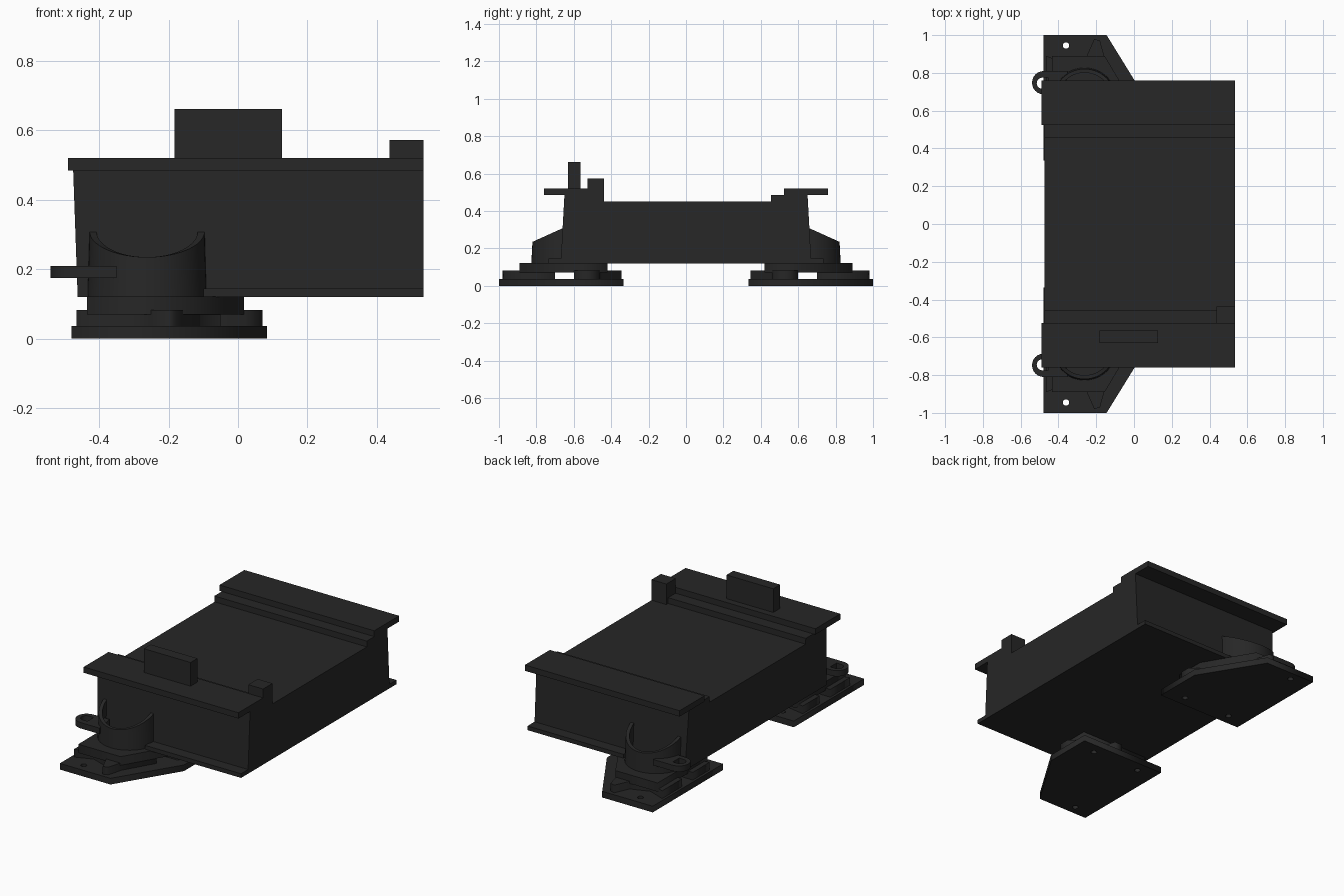
import bpy, bmesh, math

if "Cube" in bpy.data.objects:
    bpy.data.objects.remove(bpy.data.objects["Cube"])

mat = bpy.data.materials.new("dark_grey")
mat.diffuse_color = (0.02, 0.02, 0.02, 1)
mat.use_nodes = True
mat.node_tree.nodes["Principled BSDF"].inputs["Base Color"].default_value = mat.diffuse_color


def finish(name, bm):
    bmesh.ops.recalc_face_normals(bm, faces=bm.faces[:])
    me = bpy.data.meshes.new(name)
    bm.to_mesh(me)
    bm.free()
    ob = bpy.data.objects.new(name, me)
    bpy.context.collection.objects.link(ob)
    me.materials.append(mat)
    return ob


def box(name, x0, x1, y0, y1, z0, z1):
    bm = bmesh.new()
    bmesh.ops.create_cube(bm, size=1)
    for v in bm.verts:
        v.co = ((x0 + x1) / 2 + v.co.x * (x1 - x0),
                (y0 + y1) / 2 + v.co.y * (y1 - y0),
                (z0 + z1) / 2 + v.co.z * (z1 - z0))
    return finish(name, bm)


def circle(cx, cy, r, n=16):
    return [(cx + r * math.cos(2 * math.pi * i / n),
             cy + r * math.sin(2 * math.pi * i / n)) for i in range(n)]


def slab(name, loops, z0, z1, s):
    """Extruded flat outline; loops after the first are holes. s mirrors y."""
    cu = bpy.data.curves.new(name, 'CURVE')
    cu.dimensions = '2D'
    cu.fill_mode = 'BOTH'
    cu.extrude = (z1 - z0) / 2
    for pts in loops:
        sp = cu.splines.new('POLY')
        sp.points.add(len(pts) - 1)
        for p, (x, y) in zip(sp.points, pts):
            p.co = (x, y * s, 0, 1)
        sp.use_cyclic_u = True
    tmp = bpy.data.objects.new(name + "_outline", cu)
    bpy.context.collection.objects.link(tmp)
    dg = bpy.context.evaluated_depsgraph_get()
    me = bpy.data.meshes.new_from_object(tmp.evaluated_get(dg))
    bpy.data.objects.remove(tmp)
    bm = bmesh.new()
    bm.from_mesh(me)
    bmesh.ops.remove_doubles(bm, verts=bm.verts[:], dist=1e-5)
    bmesh.ops.translate(bm, verts=bm.verts[:], vec=(0, 0, (z0 + z1) / 2))
    return finish(name, bm)


def half_socket(name, s, cx=-0.262, cy=0.655, n=24):
    """Half tube against the end wall with a sloping rim and a floor."""
    bm = bmesh.new()
    rows = []
    for i in range(n + 1):
        a = math.pi * i / n
        c, d = math.cos(a), math.sin(a)
        top = 0.31 - 0.075 * d
        rows.append([bm.verts.new((cx + r * c, s * (cy + r * d), z)) for r, z in
                     ((0.172, 0.12), (0.166, top), (0.146, top), (0.146, 0.14))])
    for a, b in zip(rows, rows[1:]):
        for k in range(3):
            bm.faces.new((a[k], a[k + 1], b[k + 1], b[k]))
    bm.faces.new([r[3] for r in rows])
    bm.faces.new([r[0] for r in rows])
    bm.faces.new([v for v in rows[0]] + [v for v in reversed(rows[-1])])
    return finish(name, bm)


# Main housing: side profile swept across x, left wall leaning slightly
half = [(0.67, 0.12), (0.65, 0.485), (0.455, 0.485), (0.455, 0.45)]
profile = half + [(-y, z) for y, z in reversed(half)]
bm = bmesh.new()
left = [bm.verts.new((-0.462 - 0.013 * (z - 0.12) / 0.365, y, z)) for y, z in profile]
right = [bm.verts.new((0.535, y, z)) for y, z in profile]
bm.faces.new(left)
bm.faces.new(right)
for i in range(len(profile)):
    j = (i + 1) % len(profile)
    bm.faces.new((left[i], left[j], right[j], right[i]))
finish("housing", bm)

# Parts repeated at both ends
smooth = []
for s, end in ((-1, "front"), (1, "back")):
    # Top flange and bottom lip
    box(end + "_top_flange", -0.49, 0.535, *sorted((s * 0.525, s * 0.76)), 0.485, 0.52)
    box(end + "_bottom_lip", -0.10, 0.535, *sorted((s * 0.66, s * 0.735)), 0.12, 0.145)

    # Foot plate with bolt holes
    plate = [(-0.48, 0.335), (0.083, 0.335), (0.083, 0.63), (-0.145, 1.0), (-0.48, 1.0)]
    holes = [circle(-0.36, 0.945, 0.017), circle(-0.36, 0.40, 0.017),
             circle(-0.04, 0.40, 0.017)]
    slab(end + "_foot_plate", [plate] + holes, 0, 0.037, s)

    # Notched pads between foot plate and mount
    outer = [(-0.465, 0.70), (-0.465, 0.89), (-0.36, 0.85), (-0.25, 0.89),
             (-0.21, 0.98), (-0.18, 0.97), (-0.155, 0.88), (-0.05, 0.70)]
    inner = [(-0.465, 0.60), (-0.465, 0.44), (-0.36, 0.46), (-0.25, 0.43),
             (-0.20, 0.345), (-0.15, 0.345), (-0.12, 0.45), (0.02, 0.46),
             (0.07, 0.50), (0.07, 0.56), (0.02, 0.60)]
    slab(end + "_outer_pad", [outer], 0.037, 0.083, s)
    slab(end + "_inner_pad", [inner], 0.037, 0.083, s)

    # Mount block under the housing
    mount = [(-0.435, 0.42), (0.017, 0.42), (0.017, 0.60), (-0.155, 0.89), (-0.435, 0.89)]
    slab(end + "_mount_block", [mount], 0.07, 0.122, s)

    # Half socket and eye lug
    smooth.append(half_socket(end + "_socket", s))
    arc = [(-0.478 + 0.062 * math.cos(a), 0.748 + 0.062 * math.sin(a))
           for a in (math.pi * (0.5 + i / 12) for i in range(13))]
    lug = arc + [(-0.37, 0.686), (-0.35, 0.81)]
    slot = [(-0.485 + 0.03 * math.cos(a), 0.745 + 0.03 * math.sin(a))
            for a in (math.pi * (0.5 + i / 8) for i in range(9))]
    slot += [(-0.455, 0.715), (-0.455, 0.775)]
    smooth.append(slab(end + "_eye_lug", [lug, slot], 0.175, 0.21, s))

# Upright tab and corner block on the front flange
box("upright_tab", -0.183, 0.127, -0.63, -0.565, 0.515, 0.662)
box("corner_block", 0.437, 0.535, -0.527, -0.438, 0.45, 0.573)

# Smooth the rounded parts only
bpy.ops.object.select_all(action='DESELECT')
for ob in smooth:
    ob.select_set(True)
bpy.context.view_layer.objects.active = smooth[0]
bpy.ops.object.shade_smooth_by_angle(angle=math.radians(30))
